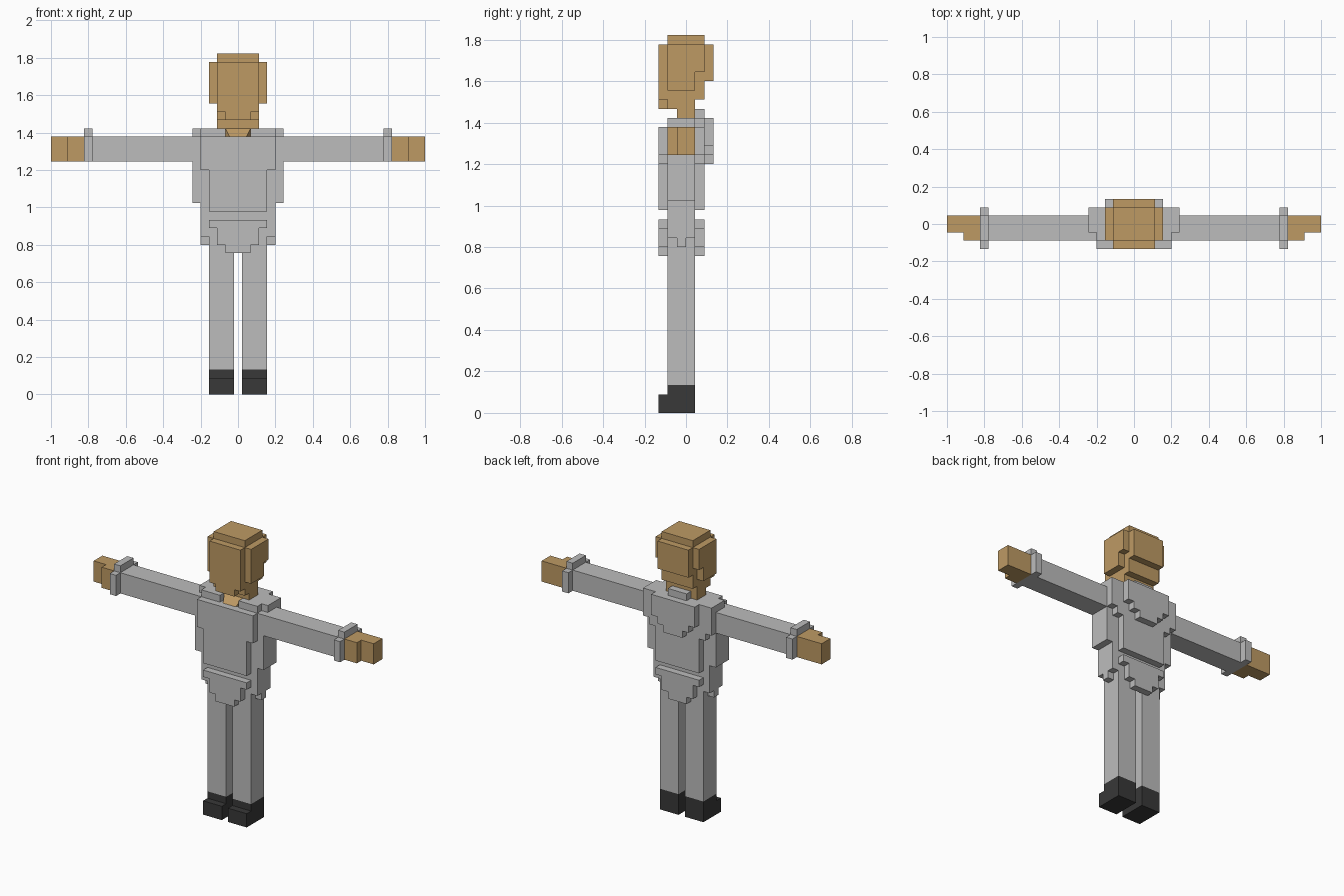
import bpy, bmesh, math
from mathutils import Vector

cube = bpy.data.objects.get("Cube")
if cube:
    bpy.data.objects.remove(cube, do_unlink=True)

U = 2 / 45  # size of one block


def material(name, rgb):
    m = bpy.data.materials.new(name)
    m.use_nodes = True
    m.diffuse_color = (*rgb, 1)
    bsdf = m.node_tree.nodes["Principled BSDF"]
    bsdf.inputs["Base Color"].default_value = (*rgb, 1)
    bsdf.inputs["Roughness"].default_value = 0.9
    return m


SKIN = material("skin_tan", (0.515, 0.323, 0.127))
GREY = material("cloth_grey", (0.507, 0.507, 0.507))
DARK = material("shoe_black", (0.04, 0.04, 0.04))

# Face corners for each of the six directions, counter-clockwise from outside
SIDES = {
    (1, 0, 0): [(1, 0, 0), (1, 1, 0), (1, 1, 1), (1, 0, 1)],
    (-1, 0, 0): [(0, 0, 0), (0, 0, 1), (0, 1, 1), (0, 1, 0)],
    (0, 1, 0): [(0, 1, 0), (0, 1, 1), (1, 1, 1), (1, 1, 0)],
    (0, -1, 0): [(0, 0, 0), (1, 0, 0), (1, 0, 1), (0, 0, 1)],
    (0, 0, 1): [(0, 0, 1), (1, 0, 1), (1, 1, 1), (0, 1, 1)],
    (0, 0, -1): [(0, 0, 0), (0, 1, 0), (1, 1, 0), (1, 0, 0)],
}


def finish(name, bm, mat):
    mesh = bpy.data.meshes.new(name)
    bm.to_mesh(mesh)
    bm.free()
    mesh.materials.append(mat)
    obj = bpy.data.objects.new(name, mesh)
    bpy.context.collection.objects.link(obj)
    return obj


def blocks(name, mat, boxes, side=0):
    """Fuse boxes (x0, x1, y0, y1, z0, z1) in block units into one outer shell.
    side 0 mirrors every box about x = 0; side 1 / -1 builds one side only."""
    cells = set()
    for x0, x1, y0, y1, z0, z1 in boxes:
        for i in range(math.ceil(x0), math.floor(x1) + 1):
            for j in range(y0, y1):
                for k in range(z0, z1):
                    for s in ((1, -1) if side == 0 else (side,)):
                        cells.add((i * s, j, k))
    bm = bmesh.new()
    verts = {}
    for c in sorted(cells):
        for d, corners in SIDES.items():
            if tuple(a + b for a, b in zip(c, d)) in cells:
                continue
            face = []
            for o in corners:
                p = tuple(a + b for a, b in zip(c, o))
                if p not in verts:
                    verts[p] = bm.verts.new(((p[0] - 0.5) * U, p[1] * U, p[2] * U))
                face.append(verts[p])
            bm.faces.new(face)
    bmesh.ops.dissolve_limit(bm, angle_limit=0.01, verts=bm.verts, edges=bm.edges)
    return finish(name, bm, mat)


# Head with face, jaw, sides, crown and back of the hair
blocks("head", SKIN, [
    (-2.5, 2.5, -3, -2, 34, 40),
    (-1.5, 1.5, -3, -2, 33, 34),
    (-2.5, 2.5, -2, 1, 33, 41),
    (-2.5, 2.5, 1, 2, 34, 41),
    (2.5, 3.5, -2, 1, 35, 40),
    (2.5, 3.5, 1, 2, 37, 40),
    (-2.5, 2.5, 2, 3, 36, 40),
])
blocks("neck", SKIN, [(-2.5, 2.5, -1, 1, 32, 33)])

# Sloping skin inside the open collar
bm = bmesh.new()
top = [Vector((x, -1, 32)) for x in (-1.5, 1.5)]
low = [Vector((x, -2, 31)) for x in (1, -1)]
base = [Vector((x, -1, 31)) for x in (-1.5, 1.5)]
v = [bm.verts.new(p * U) for p in top + low + base]
for f in ((0, 3, 2, 1), (0, 1, 5, 4), (0, 4, 3), (1, 2, 5), (3, 4, 5, 2)):
    bm.faces.new([v[i] for i in f])
bmesh.ops.recalc_face_normals(bm, faces=bm.faces)
finish("collar_opening", bm, SKIN)

# Jacket: body, notched collar, chest and back plates, shoulders, stepped hood
blocks("jacket", GREY, [
    (-4.5, 4.5, -2, 1, 19, 31),
    (-0.5, 0.5, -1, 0, 18, 19),
    (3.5, 4.5, -1, 0, 18, 19),
    (-4.5, 4.5, -1, 2, 31, 32),
    (1.5, 4.5, -2, -1, 31, 32),
    (-4.5, 4.5, -3, -2, 27, 31),
    (-3.5, 3.5, -3, -2, 22, 27),
    (-4.5, 4.5, 1, 2, 27, 31),
    (-3.5, 3.5, 1, 2, 22, 27),
    (4.5, 5.5, -2, 1, 23, 31),
    (4.5, 5.5, 1, 2, 28, 31),
    (4.5, 5.5, -1, 2, 31, 32),
    (-3.5, 3.5, 2, 3, 29, 32),
    (-2.5, 2.5, 2, 3, 28, 29),
    (-1.5, 1.5, 2, 3, 27, 28),
    (-1.5, 1.5, 1, 2, 32, 33),
])

# Stepped flaps at the front and back of the hips
for name, y in (("front_flap", -3), ("back_flap", 1)):
    blocks(name, GREY, [
        (-3.5, 3.5, y, y + 1, 20, 21),
        (-2.5, 2.5, y, y + 1, 18, 20),
        (-1.5, 1.5, y, y + 1, 17, 18),
    ])

# Arms, cuffs, hands, legs and shoes
for label, s in (("left", 1), ("right", -1)):
    blocks(label + "_sleeve", GREY, [
        (5.5, 18.5, -2, 1, 28, 31),
        (17.5, 18.5, -2, 1, 31, 32),
        (17.5, 18.5, -3, 2, 28, 31),
    ], s)
    blocks(label + "_hand", SKIN, [
        (18.5, 22.5, -1, 1, 28, 31),
        (18.5, 20.5, -2, -1, 28, 31),
    ], s)
    blocks(label + "_leg", GREY, [(0.5, 3.5, -2, 1, 3, 19)], s)
    blocks(label + "_shoe", DARK, [
        (0.5, 3.5, -3, 1, 0, 2),
        (0.5, 3.5, -2, 1, 2, 3),
    ], s)
